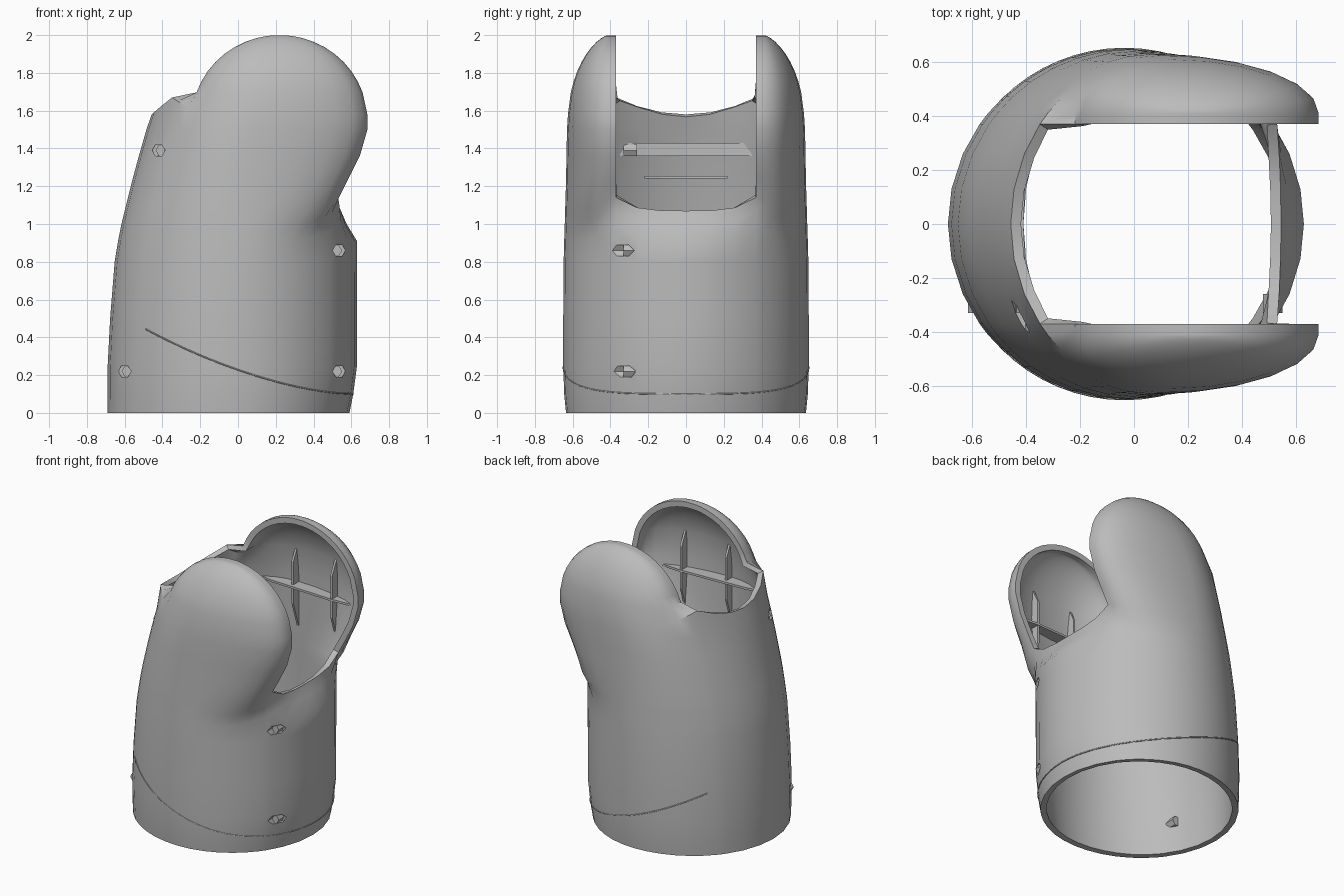
import bpy, bmesh, math
from mathutils import Vector

cube = bpy.data.objects.get("Cube")
if cube:
    bpy.data.objects.remove(cube)

grey = bpy.data.materials.new("plain_grey")
grey.use_nodes = True
grey.diffuse_color = (0.5, 0.5, 0.5, 1)
grey.node_tree.nodes["Principled BSDF"].inputs["Base Color"].default_value = (0.5, 0.5, 0.5, 1)

LIP, EDGE = 0.37, 0.41          # slot half width, start of the cheek dome
SLOT_RIGHT, SLOT_LEFT = 1.07, 1.58


def finish(bm, name):
    bmesh.ops.recalc_face_normals(bm, faces=bm.faces)
    mesh = bpy.data.meshes.new(name)
    bm.to_mesh(mesh)
    bm.free()
    mesh.materials.append(grey)
    ob = bpy.data.objects.new(name, mesh)
    bpy.context.collection.objects.link(ob)
    return ob


def activate(ob):
    bpy.ops.object.select_all(action='DESELECT')
    ob.select_set(True)
    bpy.context.view_layer.objects.active = ob


def prism(name, points, direction):
    """Extrude a planar outline along a vector."""
    bm = bmesh.new()
    base = bm.faces.new([bm.verts.new(p) for p in points])
    moved = bmesh.ops.extrude_face_region(bm, geom=[base])["geom"]
    bmesh.ops.translate(bm, vec=direction,
                        verts=[v for v in moved if isinstance(v, bmesh.types.BMVert)])
    return finish(bm, name)


def hexagon(x, z, y, r):
    return [(x + r * math.cos(k * math.pi / 3), y, z + r * math.sin(k * math.pi / 3))
            for k in range(6)]


def smoothstep(a, b, t):
    t = min(1, max(0, (t - a) / (b - a)))
    return t * t * (3 - 2 * t)


# Sleeve sections: height, left x, right x, middle x, half depth
rows = [(0, -.69, .59, -.03, .635), (.1, -.69, .61, -.03, .645), (.25, -.69, .63, -.03, .65),
        (.5, -.677, .63, -.03, .65), (.8, -.653, .63, -.01, .648), (.91, -.635, .63, 0, .645),
        (1, -.617, .575, 0, .642), (SLOT_RIGHT, -.6, .545, 0, .64), (1.23, -.56, .58, .02, .635),
        (1.36, -.525, .645, .04, .633), (1.5, -.485, .685, .07, .63),
        (SLOT_LEFT, -.457, .685, .1, .625)]
# Rounded cheek tops follow an ellipse
for deg in (19, 27, 35, 43, 51, 59, 67, 75, 81, 86):
    a = math.radians(deg)
    c = math.cos(a)
    rows.append((1.55 + .45 * math.sin(a), .22 - .465 * c, .22 + .465 * c,
                 .1 + .12 * math.sin(a), EDGE + .215 * c ** 1.3))


def half_depths(ym):
    arc = [EDGE + (ym - EDGE) * math.sin(math.radians(15 * k)) for k in range(1, 7)]
    return [0, .13, .26, LIP, EDGE] + arc


def section_point(row, y, side):
    """One point of a section: elliptical wall blended into a domed cheek."""
    z, xl, xr, xm, ym = row
    ay = abs(y)
    reach = xr - xm if side > 0 else xm - xl
    wall = math.sqrt(max(0, 1 - (ay / ym) ** 2))
    cheek = math.sqrt(max(0, 1 - (max(0, ay - EDGE) / (ym - EDGE)) ** 2))
    w = smoothstep(.91, 1.12, z) if side > 0 else float(z > SLOT_LEFT + .01)
    # Slot floors rise towards the cheeks
    fade = max(0, 1 - max(0, ay - LIP) / .18)
    if side > 0 and .9 < z < 1.1:
        z += .07 * min(1, ay / LIP) ** 4 * fade
    elif side < 0 and z == SLOT_LEFT:
        z += .09 * min(1, ay / LIP) ** 2 * fade
    return (xm + side * reach * (wall * (1 - w) + cheek * w), y, z)


# Main sleeve
bm = bmesh.new()
rings = []
for row in rows:
    pos = half_depths(row[4])
    ys = [-y for y in reversed(pos[1:])] + pos
    n = len(ys)
    right = [bm.verts.new(section_point(row, y, 1)) for y in ys]
    left = [right[0]] + [bm.verts.new(section_point(row, y, -1)) for y in ys[1:-1]] + [right[-1]]
    rings.append((right, left))

inner = range(n // 2 - 3, n // 2 + 3)
for i in range(len(rows) - 1):
    for s, limit in ((0, SLOT_RIGHT), (1, SLOT_LEFT)):
        lo, hi = rings[i][s], rings[i + 1][s]
        for j in range(n - 1):
            if not (rows[i][0] >= limit and j in inner):
                bm.faces.new((lo[j], lo[j + 1], hi[j + 1], hi[j]))
# Close the crest of each cheek
right, left = rings[-1]
for j in range(n - 1):
    if j not in inner:
        quad = [right[j], right[j + 1], left[j + 1], left[j]]
        bm.faces.new(list(dict.fromkeys(quad)))
bmesh.ops.delete(bm, geom=[v for v in bm.verts if not v.link_faces], context='VERTS')
sleeve = finish(bm, "sleeve_shell")
solid = sleeve.modifiers.new("thickness", 'SOLIDIFY')
solid.thickness = .04
solid.offset = -1
activate(sleeve)
bpy.ops.object.modifier_apply(modifier="thickness")

# Screw holes with recessed hexagonal screws
for k, (x, z) in enumerate(((-.42, 1.39), (-.6, .22), (.535, .86), (.535, .22))):
    cutter = prism("hole_cutter", hexagon(x, z, -.7, .034), (0, .43, 0))
    cutter.hide_render = True
    cut = sleeve.modifiers.new("hole", 'BOOLEAN')
    cut.operation = 'DIFFERENCE'
    cut.solver = 'EXACT'
    cut.object = cutter
    activate(sleeve)
    bpy.ops.object.modifier_apply(modifier="hole")
    bpy.data.objects.remove(cutter)
    toward = .02 if x < 0 else -.02
    prism(f"screw_{k + 1}", hexagon(x + toward, z, -.33, .036), (0, .07, 0))

activate(sleeve)
bpy.ops.object.shade_smooth_by_angle(angle=math.radians(35))

# Reinforcing blades inside both cheeks
for s, label in ((1, "back"), (-1, "front")):
    for x, depth, part in ((.05, .59, "inner"), (.38, .555, "outer")):
        blade = [(x, s * depth, 1.12), (x, s * (depth - .06), 1.3),
                 (x, s * (depth - .06), 1.6), (x, s * depth, 1.72)]
        prism(f"{label}_{part}_rib", blade, (.015, 0, 0))
    bar = [(-.22, s * .53, 1.42), (-.1, s * .51, 1.42), (.4, s * .49, 1.42), (.54, s * .5, 1.42),
           (.4, s * .56, 1.42), (.1, s * .6, 1.42), (-.12, s * .58, 1.42)]
    prism(f"{label}_cross_rib", bar, (0, 0, .015))

# Curved shelves on the rear wall of the sleeve
for z, width, height in ((1.36, .35, .07), (1.24, .22, .015)):
    arc = [(-.48, 0), (-.45, .6), (-.38, 1), (-.4, .6), (-.41, 0), (-.4, -.6), (-.38, -1), (-.45, -.6)]
    prism("wall_shelf", [(x, y * width, z) for x, y in arc], (0, 0, height))

# Fine slanted seam around the lower sleeve
curve = bpy.data.curves.new("lower_seam", 'CURVE')
curve.dimensions = '3D'
curve.bevel_depth = .004
curve.bevel_resolution = 0
line = curve.splines.new('POLY')
line.points.add(48)
for k, p in enumerate(line.points):
    a = math.radians(-135 + 270 * k / 48)
    x = -.03 + .66 * math.cos(a)
    z = .1 + .33 * (max(0, .63 - x) / 1.1) ** 1.7
    lower = max(r for r in range(len(rows)) if rows[r][0] <= z)
    t = (z - rows[lower][0]) / (rows[lower + 1][0] - rows[lower][0])
    row = [u + (v - u) * t for u, v in zip(rows[lower], rows[lower + 1])]
    side = 1 if math.cos(a) >= 0 else -1
    px, py, pz = section_point(row, row[4] * math.sin(a), side)
    p.co = (px, py, pz, 1)
curve.materials.append(grey)
bpy.context.collection.objects.link(bpy.data.objects.new("lower_seam", curve))
